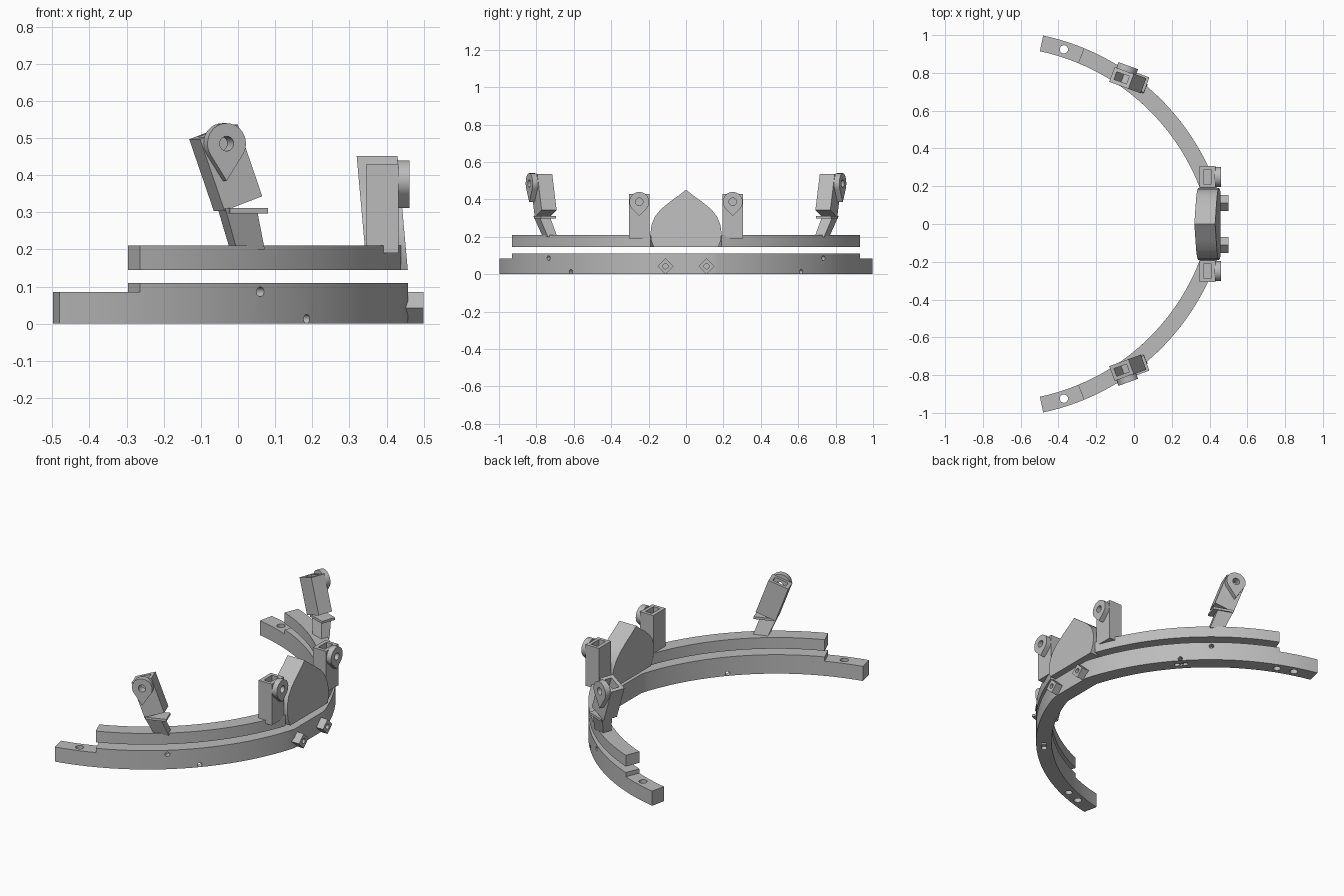
import bpy, bmesh
from math import sin, cos, asin, acos, radians, pi
from mathutils import Matrix, Vector

if "Cube" in bpy.data.objects:
    bpy.data.objects.remove(bpy.data.objects["Cube"])

grey = bpy.data.materials.new("plain_grey")
grey.use_nodes = True
grey.diffuse_color = (0.5, 0.5, 0.5, 1)
grey.node_tree.nodes["Principled BSDF"].inputs["Base Color"].default_value = (0.5, 0.5, 0.5, 1)

# Each half of the band is an arc about its own centre
CX, CY, R_OUT, R_IN, FLAT = -0.741, -0.227, 1.252, 1.167, 0.457
END, STEP = radians(78), radians(67.6)


def add_mesh(name, bm):
    bmesh.ops.recalc_face_normals(bm, faces=bm.faces)
    me = bpy.data.meshes.new(name)
    bm.to_mesh(me)
    bm.free()
    me.materials.append(grey)
    ob = bpy.data.objects.new(name, me)
    bpy.context.collection.objects.link(ob)
    return ob


def loft(name, low, high):
    """Solid between two matching outlines."""
    bm = bmesh.new()
    a = [bm.verts.new(p) for p in low]
    b = [bm.verts.new(p) for p in high]
    bm.faces.new(a)
    bm.faces.new(b)
    for i in range(len(a)):
        j = (i + 1) % len(a)
        bm.faces.new((a[i], a[j], b[j], b[i]))
    return add_mesh(name, bm)


def prism(name, outline, offset):
    off = Vector(offset)
    return loft(name, outline, [Vector(p) + off for p in outline])


def box(name, size, matrix):
    bm = bmesh.new()
    bmesh.ops.create_cube(bm, size=1, matrix=matrix @ Matrix.Diagonal((*size, 1)))
    return add_mesh(name, bm)


def rod(name, centre, axis, radius, length):
    bm = bmesh.new()
    turn = Vector(axis).to_track_quat("Z", "Y").to_matrix().to_4x4()
    bmesh.ops.create_cone(bm, cap_ends=True, segments=24, radius1=radius, radius2=radius,
                          depth=length, matrix=Matrix.Translation(centre) @ turn)
    return add_mesh(name, bm)


def combine(ob, others, operation="DIFFERENCE"):
    bpy.context.view_layer.objects.active = ob
    for other in others:
        mod = ob.modifiers.new("cut", "BOOLEAN")
        mod.operation, mod.solver, mod.object = operation, "EXACT", other
        bpy.ops.object.modifier_apply(modifier=mod.name)
        bpy.data.objects.remove(other)


def mirror(ob, name):
    me = ob.data.copy()
    me.transform(Matrix.Diagonal((1, -1, 1, 1)))
    me.flip_normals()
    twin = bpy.data.objects.new(name, me)
    bpy.context.collection.objects.link(twin)
    return twin


def on_arc(r, a, z=0.0):
    return Vector((CX + r * cos(a), CY + r * sin(a), z))


def arc(r, a0, a1, z, limit=9, n=32):
    pts = [on_arc(r, a0 + (a1 - a0) * i / n, z) for i in range(n + 1)]
    return [Vector((min(p.x, limit), p.y, p.z)) for p in pts]


def sector(name, r0, r1, a0, a1, z0, z1):
    return prism(name, arc(r1, a0, a1, z0) + arc(r0, a1, a0, z0), (0, 0, z1 - z0))


# Lower band: one outline over both halves, stepped down at the ends
outer = arc(R_OUT, asin(-CY / R_OUT), END, 0, FLAT)
inner = arc(R_IN, asin(-CY / R_IN), END, 0, FLAT - 0.085)
flip = lambda pts: [Vector((p.x, -p.y, p.z)) for p in pts]
outline = flip(outer)[::-1] + outer[1:] + inner[::-1] + flip(inner)[1:]
lower_band = prism("lower_band", outline, (0, 0, 0.11))

mid = (R_OUT + R_IN) / 2
pin, notch = radians(50.2), radians(42.3)
cutters = [
    sector("step_cut", R_IN - 0.1, R_OUT + 0.1, STEP, END + 0.1, 0.085, 0.3),
    rod("end_hole", on_arc(mid, radians(72.2), 0.05), (0, 0, 1), 0.022, 0.3),
    rod("blind_hole", on_arc(mid, radians(67.5), 0.0), (0, 0, 1), 0.02, 0.1),
    rod("pin_hole", on_arc(R_OUT, pin, 0.086), (cos(pin), sin(pin), 0), 0.013, 0.07),
    rod("notch_hole", on_arc(mid, notch, 0.013), (cos(notch), sin(notch), 0), 0.012, 0.3),
    sector("notch_slot", mid - 0.012, mid + 0.012, notch - 0.03, notch + 0.03, -0.05, 0.018),
]
combine(lower_band, cutters + [mirror(c, c.name + "_twin") for c in cutters])

# Upper band halves, stopping at the shield
upper = sector("back_upper_band", R_IN, R_OUT, radians(19.5), STEP, 0.145, 0.21)
parts = [lower_band, upper, mirror(upper, "front_upper_band")]

# Pointed shield, leaning back
side = [(0.172, 0.145), (0.186, 0.18), (0.19, 0.22), (0.184, 0.265), (0.165, 0.31),
        (0.135, 0.347), (0.085, 0.388), (0.04, 0.42)]
rim = [(-y, z) for y, z in side] + [(0, 0.452)] + side[::-1]
front = [(0.457 - (z - 0.145) * 0.09, y, z) for y, z in rim]
parts.append(prism("shield", front, (-0.11, 0, -0.0)))


def teardrop(r, tip, lean, y):
    """Round outline with a point hanging down, turned by lean."""
    open_angle = acos(r / tip)
    n = 28
    pts = [(0, -tip)]
    for i in range(n + 1):
        a = -pi / 2 + open_angle + (2 * pi - 2 * open_angle) * i / n
        pts.append((r * cos(a), r * sin(a)))
    return [Vector((x * cos(lean) + z * sin(lean), y, z * cos(lean) - x * sin(lean)))
            for x, z in pts]


def holder(name, frame, size, lug_z, lug_r, tip, lean):
    """Hollow-topped block with a drilled lug on its outer face."""
    w, d, h = size
    body = box(name, size, Matrix())
    lug = prism("lug", [p + Vector((0, 0, lug_z)) for p in teardrop(lug_r, tip, lean, d / 2 - 0.004)],
                (0, 0.034, 0))
    combine(body, [lug], "UNION")
    pocket = box("pocket", (w * 0.66, d * 0.5, 0.14), Matrix.Translation((0, 0, h / 2 - 0.05)))
    hole = rod("hole", (0, d / 2 + 0.01, lug_z), (0, 1, 0), 0.02, 0.1)
    combine(body, [pocket, hole])
    body.data.transform(frame)
    return body


def frame_from(x, y, z, centre):
    m = Matrix((x, y, z)).transposed().to_4x4()
    return Matrix.Translation(centre) @ m


# Upright posts beside the shield
X, Y, Z = Vector((1, 0, 0)), Vector((0, 1, 0)), Vector((0, 0, 1))
post = holder("back_post", frame_from(-Y, X, Z, (0.389, 0.25, 0.31)),
              (0.112, 0.085, 0.24), 0.077, 0.053, 0.075, 0)
parts += [post, mirror(post, "front_post")]

# Leaning arms: block, collar plate and slanted stem
a = radians(20)
t, n = Vector((cos(a), -sin(a), 0)), Vector((sin(a), cos(a), 0))
w, u = t * cos(a) + Z * sin(a), Z * cos(a) - t * sin(a)
arm = holder("back_arm", frame_from(w, n, u, (-0.033, 0.762, 0.42)),
             (0.115, 0.085, 0.205), 0.069, 0.055, 0.1, a)
collar = box("back_arm_collar", (0.11, 0.085, 0.014), frame_from(t, n, Z, (0.015, 0.755, 0.304)))


def rect(centre, half_w, half_d):
    c = Vector(centre)
    return [c + t * half_w * i + n * half_d * j for i, j in ((-1, -1), (1, -1), (1, 1), (-1, 1))]


stem = loft("back_arm_stem", rect((0.025, 0.727, 0.2), 0.04, 0.027),
            rect((-0.002, 0.772, 0.31), 0.045, 0.03))
for ob in (arm, collar, stem):
    parts += [ob, mirror(ob, ob.name.replace("back", "front"))]

# Diamond tabs on the lower band
tab = box("back_tab", (0.06, 0.06, 0.06),
          Matrix.Translation((0.47, 0.11, 0.0425)) @ Matrix.Rotation(pi / 4, 4, "X"))
combine(tab, [rod("tab_hole", (0.5, 0.11, 0.0425), (1, 0, 0), 0.014, 0.08)])
parts += [tab, mirror(tab, "front_tab")]

# Smooth the curved sides, keep the corners sharp
bpy.ops.object.select_all(action="DESELECT")
for ob in parts:
    ob.select_set(True)
bpy.context.view_layer.objects.active = lower_band
bpy.ops.object.shade_smooth_by_angle(angle=radians(25))
